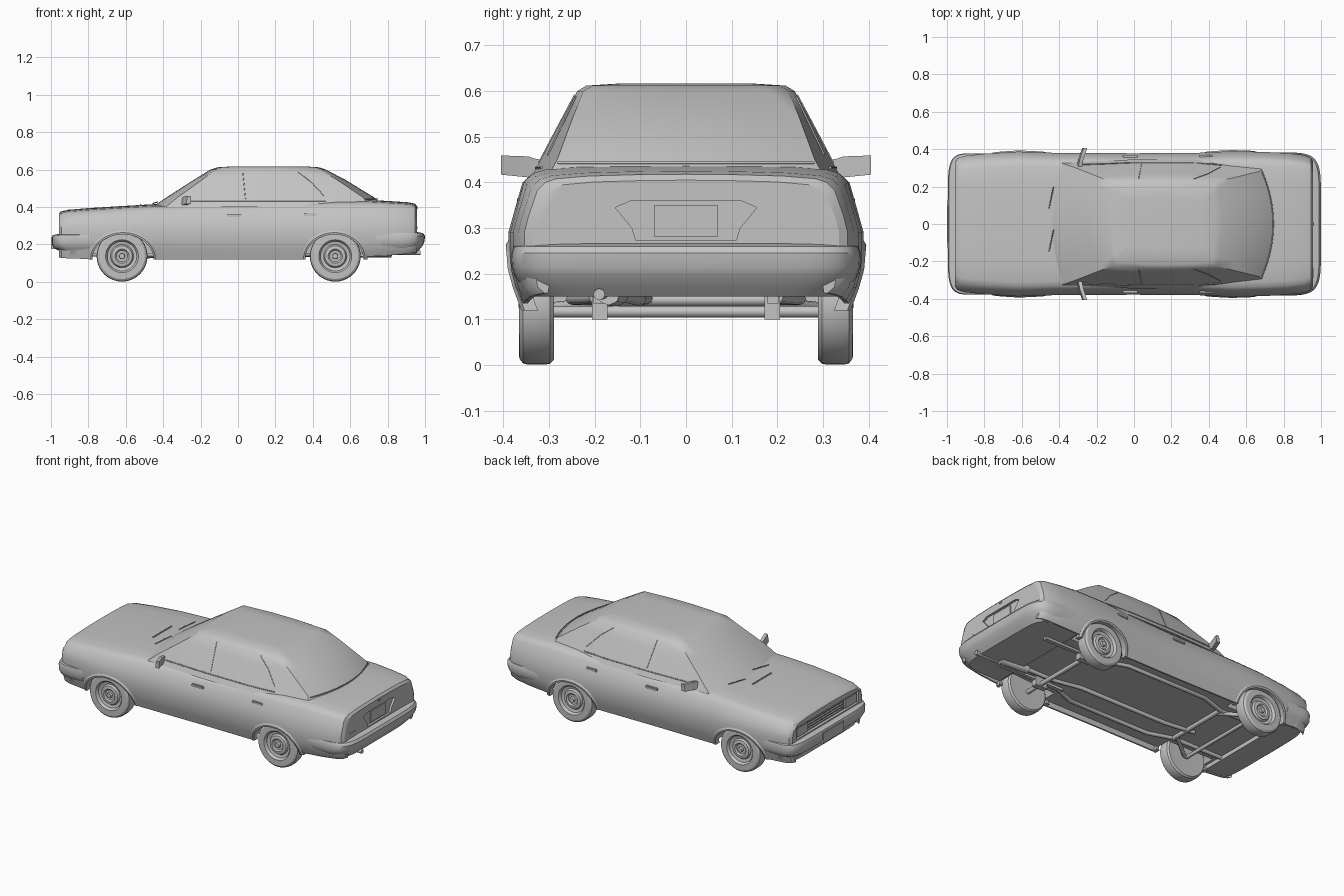
import bpy, bmesh, math
from mathutils import Vector

if "Cube" in bpy.data.objects:
    bpy.data.objects.remove(bpy.data.objects["Cube"])

GREY = (0.55, 0.55, 0.55, 1)
paint = bpy.data.materials.new("plain grey")
paint.use_nodes = True
paint.diffuse_color = GREY
paint.node_tree.nodes["Principled BSDF"].inputs["Base Color"].default_value = GREY


def finish(obj, angle=32):
    bpy.ops.object.select_all(action='DESELECT')
    obj.select_set(True)
    bpy.context.view_layer.objects.active = obj
    bpy.ops.object.shade_smooth_by_angle(angle=math.radians(angle))
    return obj


def make(name, bm):
    bmesh.ops.recalc_face_normals(bm, faces=bm.faces)
    mesh = bpy.data.meshes.new(name)
    bm.to_mesh(mesh)
    bm.free()
    mesh.materials.append(paint)
    obj = bpy.data.objects.new(name, mesh)
    bpy.context.collection.objects.link(obj)
    return finish(obj)


def loft(name, rings, caps=True):
    bm = bmesh.new()
    loops = [[bm.verts.new(p) for p in ring] for ring in rings]
    for a, b in zip(loops, loops[1:]):
        for i in range(len(a)):
            j = (i + 1) % len(a)
            bm.faces.new((a[i], a[j], b[j], b[i]))
    if caps:
        bm.faces.new(loops[0])
        bm.faces.new(loops[-1])
    return make(name, bm)


def box(name, lo, hi, bevel=0.0):
    bm = bmesh.new()
    bmesh.ops.create_cube(bm, size=1)
    for v in bm.verts:
        v.co = Vector([l + (h - l) * (c + 0.5) for l, h, c in zip(lo, hi, v.co)])
    if bevel:
        bmesh.ops.bevel(bm, geom=bm.edges[:], offset=bevel, segments=2, affect='EDGES')
    return make(name, bm)


def tube(name, points, radius):
    curve = bpy.data.curves.new(name, 'CURVE')
    curve.dimensions = '3D'
    curve.bevel_depth = radius
    curve.bevel_resolution = 2
    curve.use_fill_caps = True
    spline = curve.splines.new('POLY')
    spline.points.add(len(points) - 1)
    for p, co in zip(spline.points, points):
        p.co = (*co, 1)
    curve.materials.append(paint)
    obj = bpy.data.objects.new(name, curve)
    bpy.context.collection.objects.link(obj)
    return obj


def cut(target, cutters):
    bpy.context.view_layer.objects.active = target
    for c in cutters:
        c.hide_render = True
        mod = target.modifiers.new("cut", 'BOOLEAN')
        mod.operation = 'DIFFERENCE'
        mod.solver = 'EXACT'
        mod.object = c
        bpy.ops.object.modifier_apply(modifier=mod.name)
        bpy.data.objects.remove(c)
    finish(target)


def lerp(table, t):
    for (a, u), (b, v) in zip(table, table[1:]):
        if t <= b:
            return u + (v - u) * max(0, (t - a) / (b - a))
    return table[-1][1]


# Lower body: stations of x, half width, top height, bottom height
stations = [(-.957, .335, .367, .13), (-.945, .352, .377, .128), (-.91, .364, .385, .125),
            (-.8, .376, .394, .122), (-.62, .387, .405, .12), (-.45, .381, .415, .12),
            (0, .378, .42, .12), (.36, .381, .43, .12), (.52, .389, .436, .125),
            (.7, .385, .438, .135), (.82, .379, .431, .142), (.91, .368, .425, .15),
            (.945, .354, .418, .155), (.957, .335, .405, .158)]
flank = [(.12, .92), (.17, .968), (.21, .995), (.25, 1), (.29, 1), (.325, .975), (.4, .92)]


def section(x, w, top, bottom):
    half = [(.3, top - .001), (.6, top - .004), (.8, top - .01), (.87, top - .018), (.92, top - .036)]
    half += [(f, z) for z, f in reversed(flank[1:6])]
    half += [(.925, bottom), (.9, bottom), (.89, bottom + .03)]
    pts = [(x, f * w, z) for f, z in half]
    return [(x, 0, top)] + pts + [(x, 0, bottom + .03)] + [(px, -y, z) for px, y, z in reversed(pts)]


body = loft("lower_body", [section(*s) for s in stations])


def side_y(x, z):
    return lerp([s[:2] for s in stations], x) * lerp(flank, z)


# Wheel arches, grille opening and plate recess cut into the body
ARCHES = [("front", -.615, .165), ("rear", .515, .157)]
SIDES = [("left", 1), ("right", -1)]
cutters = []
for end, cx, rx in ARCHES:
    for side, s in SIDES:
        cutters.append(loft("arch_cutter", [
            [(cx + rx * math.cos(a), s * y, .115 + .14 * math.sin(a))
             for a in [math.tau * i / 48 for i in range(48)]] for y in (.25, .45)]))
cutters.append(box("grille_cutter", (-1, -.3, .264), (-.94, .3, .335)))
cutters.append(loft("plate_cutter", [[(x, -.11, .274), (x, .11, .274), (x, .118, .3), (x, .155, .345),
                                    (x, .12, .36), (x, -.12, .36), (x, -.155, .345), (x, -.118, .3)]
                                   for x in (.944, 1)]))
cut(body, cutters)

# Cabin: layers of z, front x, rear x, half widths front, middle, rear, and bow
layers = [(.40, -.46, .775, .325, .345, .31, .075), (.45, -.385, .73, .305, .318, .282, .06),
          (.545, -.237, .575, .253, .268, .247, .045), (.6, -.148, .47, .224, .238, .225, .03),
          (.612, -.11, .435, .205, .218, .205, .02), (.617, -.03, .36, .13, .14, .13, .01)]


def cabin_ring(z, xf, xr, wf, wm, wr, bow):
    ts = [i / 5 - 1 for i in range(11)]
    front = [(xf + bow * t * t, t * wf, z) for t in ts]
    rear = [(xr - bow * t * t, -t * wr, z) for t in ts]
    a, b = xf + bow, xr - bow
    mids = [(a + (b - a) * k, wm, z) for k in (.35, .65)]
    return front + mids + rear + [(x, -y, z) for x, y, z in reversed(mids)]


loft("cabin", [cabin_ring(*l) for l in layers])


# Bumpers: layers of height, end x and half width
def bumper(name, inner, rows):
    rings = []
    for z, end, w in rows:
        ring = []
        for i in range(33):
            a = math.pi * (i / 32 - .5)
            c, s = max(0, math.cos(a)), math.sin(a)
            ring.append((inner + (end - inner) * c ** .3, math.copysign(abs(s) ** .3, s) * w, z))
        rings.append(ring)
    loft(name, rings)


bumper("front_bumper", -.79, [(.128, -.945, .345), (.165, -.955, .355), (.18, -.985, .368),
                              (.2, -.995, .376), (.235, -.996, .378), (.25, -.99, .375), (.256, -.96, .36)])
bumper("rear_bumper", .68, [(.15, .95, .34), (.17, .968, .36), (.195, .988, .376),
                            (.215, .997, .382), (.245, 1, .383), (.26, .99, .378), (.266, .958, .36)])

# Nose and tail fittings
for i in range(4):
    z = .272 + i * .016
    box("grille_slat", (-.95, -.165, z), (-.941, .165, z + .006))
box("front_plate", (-1, -.1, .175), (-.98, .1, .24), .002)
box("rear_plate", (.942, -.07, .282), (.951, .07, .35))
box("boot_lock", (.94, -.01, .389), (.962, .01, .403), .002)
box("tail_badge_panel", (.95, -.29, .281), (.96, -.235, .296))

# Bonnet vent, wipers and rear glass strip
box("bonnet_vent", (-.525, -.08, .4), (-.517, .1, .416), .002)
for y in (-.15, .08):
    tube("wiper", [(-.455, y, .418), (-.43, y + .12, .427)], .003)
tube("rear_glass_trim", [(.745 - .06 * t * t, t * .28, .443) for t in [i / 5 - 1 for i in range(11)]], .003)

# Wheels turned from one profile
wheel_profile = [(.001, .29), (.09, .29), (.125, .289), (.134, .298), (.136, .31), (.136, .345),
                 (.133, .357), (.122, .365), (.088, .366), (.082, .36), (.079, .35), (.062, .346),
                 (.055, .357), (.038, .36), (.03, .352), (.016, .352), (.014, .366), (.001, .367)]
for end, cx in (("front", -.62), ("rear", .52)):
    for side, s in SIDES:
        loft(f"{end}_{side}_wheel", [[(cx + r * math.cos(a), s * y, .137 + r * math.sin(a))
                                      for a in [math.tau * i / 40 for i in range(40)]]
                                     for r, y in wheel_profile])

# Paired fittings on each flank
for side, s in SIDES:
    for end, cx, rx in ARCHES:
        # raised lip around the wheel opening
        rings = []
        for i in range(29):
            a = math.pi * i / 28
            ring = []
            for grow, out in ((-.002, -.03), (-.002, .004), (.008, .006), (.02, -.001), (.02, -.03)):
                x = cx + (rx + grow) * math.cos(a)
                z = .12 + (.135 + grow) * math.sin(a)
                ring.append((x, s * (side_y(x, z) + out), z))
            rings.append(ring)
        loft(f"{end}_{side}_arch_lip", rings)

    for name, x0, x1, z in (("front", -.06, .02, .354), ("rear", .35, .42, .36)):
        y = side_y(x0, z)
        box(f"{name}_{side}_door_handle", (x0, min(s * (y - .02), s * (y + .008)), z - .008),
            (x1, max(s * (y - .02), s * (y + .008)), z + .008), .003)

    # window divisions and belt moulding
    tube(f"{side}_door_pillar", [(.04, s * .322, .443), (.03, s * .269, .543), (.025, s * .243, .592)], .002)
    tube(f"{side}_quarter_trim", [(.46, s * .303, .46), (.39, s * .267, .535), (.32, s * .242, .588)], .002)
    tube(f"{side}_belt_trim", [(-.28, s * .318, .432), (0, s * .328, .432), (.3, s * .328, .432),
                               (.47, s * .316, .432)], .003)

    # wing mirror with a slanted head
    loft(f"{side}_mirror", [[(x + dx, s * y, z) for dx, z in
                             ((-.014, lo), (.012, lo), (.014, hi), (-.006, hi))]
                            for y, x, lo, hi in ((.29, -.295, .425, .445), (.33, -.287, .413, .452),
                                                 (.345, -.284, .411, .457), (.405, -.264, .417, .459))])

    # headlamps and their dividers
    lo, hi = sorted((s * .18, s * .29))
    box(f"{side}_headlamp", (-.954, lo, .27), (-.938, hi, .329), .003)

    # chassis rails and springs
    lo, hi = sorted((s * .172, s * .206))
    box(f"{side}_spring_mount", (.48, lo, .1), (.56, hi, .16))
    box(f"{side}_rear_spring", (.36, s * .19 - .012, .135), (.8, s * .19 + .012, .15))
    tube(f"{side}_chassis_rail", [(-.85, s * .2, .148), (-.45, s * .2, .145), (-.3, s * .25, .145),
                                  (.25, s * .25, .145), (.38, s * .2, .148)], .013)
    tube(f"{side}_control_arm", [(-.45, s * .17, .14), (-.62, s * .3, .125)], .012)

# Axles, driveline and exhaust
tube("rear_axle", [(.52, -.3, .117), (.52, .3, .117)], .013)
tube("front_axle", [(-.62, -.3, .125), (-.62, .3, .125)], .011)
tube("front_crossmember", [(-.45, -.2, .143), (-.45, .2, .143)], .014)
tube("exhaust_pipe", [(-.5, -.08, .147), (-.3, -.1, .143), (.3, -.1, .143), (.45, -.14, .15),
                      (.66, -.15, .155), (.85, -.19, .157), (.975, -.19, .155)], .013)
tube("muffler", [(.64, -.15, .155), (.82, -.17, .157)], .026)
